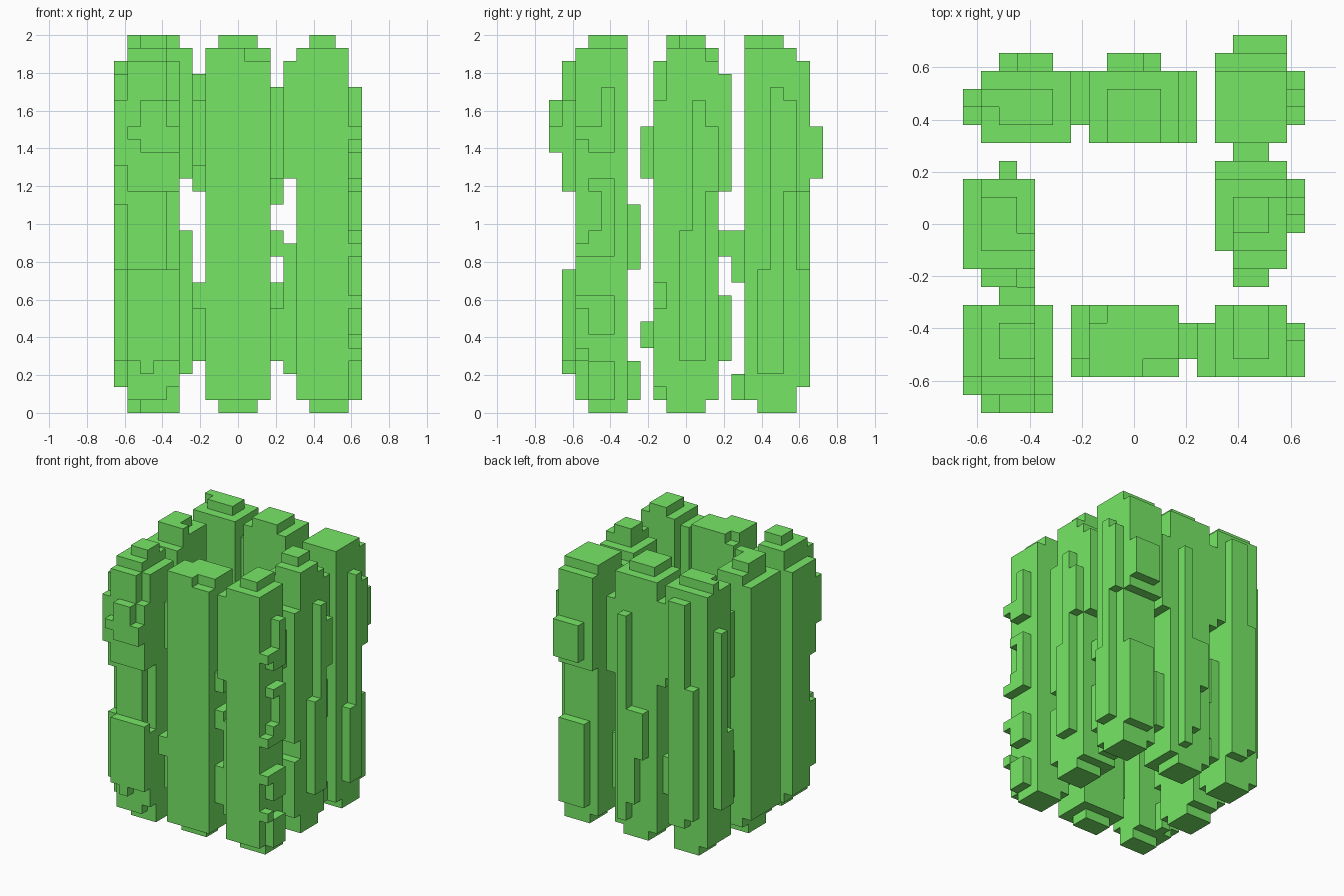
import bpy, bmesh
from mathutils import Vector

V = 2 / 29          # one block; grid is 19 x 21 x 29 blocks
green = bpy.data.materials.new("stem_green")
green.diffuse_color = (0.18, 0.8, 0.13, 1)

SIDES = {
    (1, 0, 0): [(1, 0, 0), (1, 1, 0), (1, 1, 1), (1, 0, 1)],
    (-1, 0, 0): [(0, 0, 0), (0, 0, 1), (0, 1, 1), (0, 1, 0)],
    (0, 1, 0): [(0, 1, 0), (0, 1, 1), (1, 1, 1), (1, 1, 0)],
    (0, -1, 0): [(0, 0, 0), (1, 0, 0), (1, 0, 1), (0, 0, 1)],
    (0, 0, 1): [(0, 0, 1), (1, 0, 1), (1, 1, 1), (0, 1, 1)],
    (0, 0, -1): [(0, 0, 0), (0, 1, 0), (1, 1, 0), (1, 0, 0)],
}


def stem(name, boxes):
    """Union of block-grid boxes (x0, x1, y0, y1, z0, z1) as one outer skin."""
    cells = {(x, y, z) for a, b, c, d, e, f in boxes
             for x in range(a, b) for y in range(c, d) for z in range(e, f)}
    bm = bmesh.new()
    verts = {}

    def vert(p):
        if p not in verts:
            verts[p] = bm.verts.new(Vector((p[0] - 9.5, p[1] - 10.5, p[2])) * V)
        return verts[p]

    for c in cells:
        for n, quad in SIDES.items():
            if tuple(i + j for i, j in zip(c, n)) not in cells:
                bm.faces.new([vert(tuple(i + j for i, j in zip(c, q))) for q in quad])
    bmesh.ops.dissolve_limit(bm, angle_limit=0.01, verts=bm.verts[:], edges=bm.edges[:])
    mesh = bpy.data.meshes.new(name)
    bm.to_mesh(mesh)
    bm.free()
    mesh.materials.append(green)
    bpy.context.collection.objects.link(bpy.data.objects.new(name, mesh))


# Each stem: core, foot, caps, then ribs on its sides
stem("front_left_stem", [
    (1, 4, 2, 6, 1, 28), (2, 5, 3, 5, 0, 1), (2, 4, 3, 5, 28, 29),
    (4, 5, 3, 6, 1, 27), (4, 5, 2, 3, 2, 10), (4, 5, 2, 3, 17, 27),
    (1, 5, 1, 2, 4, 11), (2, 3, 1, 2, 3, 4), (0, 1, 3, 6, 2, 26),
    (0, 1, 2, 3, 4, 11), (0, 1, 2, 3, 16, 26),
    (1, 4, 1, 2, 17, 27), (4, 5, 1, 2, 17, 24), (0, 1, 1, 2, 19, 24),
    (2, 4, 0, 1, 20, 24), (4, 5, 0, 1, 20, 22), (1, 2, 0, 1, 21, 22),
    (2, 4, 6, 7, 11, 16), (2, 3, 6, 7, 1, 4)])

stem("front_middle_stem", [
    (7, 12, 2, 6, 1, 27), (8, 11, 3, 5, 0, 1), (8, 12, 3, 6, 27, 28),
    (7, 10, 2, 5, 27, 28), (6, 7, 3, 5, 4, 10), (6, 7, 2, 3, 8, 10),
    (6, 7, 3, 6, 19, 24), (12, 13, 3, 5, 4, 8), (12, 13, 3, 5, 12, 14),
    (12, 13, 3, 5, 16, 18)])

stem("front_right_stem", [
    (14, 18, 2, 6, 1, 28), (15, 18, 3, 6, 0, 1), (15, 17, 3, 6, 28, 29),
    (13, 14, 3, 5, 3, 12), (13, 14, 2, 5, 18, 27), (13, 14, 3, 5, 12, 13),
    (18, 19, 3, 5, 1, 4), (18, 19, 3, 5, 6, 9), (18, 19, 2, 3, 8, 9),
    (18, 19, 3, 5, 12, 14), (18, 19, 4, 5, 14, 18), (18, 19, 2, 3, 12, 13),
    (18, 19, 3, 5, 17, 18), (18, 19, 3, 5, 20, 22),
    (18, 19, 2, 3, 21, 22), (18, 19, 2, 3, 4, 5), (18, 19, 4, 5, 22, 25)])

stem("middle_left_stem", [
    (0, 4, 8, 13, 2, 27), (1, 4, 8, 13, 1, 2), (1, 4, 9, 12, 0, 1),
    (1, 4, 9, 13, 27, 28), (1, 3, 9, 12, 28, 29), (3, 4, 9, 10, 28, 29),
    (1, 3, 7, 8, 18, 22), (2, 4, 7, 8, 5, 7), (2, 3, 13, 14, 17, 24),
    (2, 3, 13, 14, 4, 9)])

stem("middle_right_stem", [
    (14, 18, 9, 13, 1, 27), (15, 18, 9, 12, 0, 1), (15, 18, 9, 12, 27, 28),
    (15, 17, 10, 12, 28, 29), (15, 18, 8, 9, 10, 24), (15, 18, 8, 9, 2, 8),
    (15, 17, 7, 8, 18, 22), (14, 18, 13, 14, 17, 26), (14, 17, 13, 14, 4, 9),
    (15, 17, 13, 14, 12, 14),
    (18, 19, 10, 12, 4, 14), (18, 19, 11, 12, 14, 24), (18, 19, 12, 13, 17, 22)])

stem("back_left_stem", [
    (1, 5, 15, 19, 1, 28), (2, 5, 16, 19, 0, 1), (2, 5, 16, 18, 28, 29),
    (1, 2, 17, 18, 28, 29), (5, 6, 15, 19, 18, 28), (5, 6, 15, 18, 3, 14),
    (0, 1, 16, 18, 5, 13), (0, 1, 17, 18, 13, 24),
    (2, 3, 19, 20, 4, 18), (3, 5, 19, 20, 3, 27)])

stem("back_middle_stem", [
    (7, 12, 15, 19, 1, 28), (8, 11, 16, 19, 0, 1), (8, 11, 15, 18, 28, 29),
    (6, 7, 16, 19, 17, 26), (6, 7, 16, 18, 5, 9), (12, 13, 15, 19, 17, 25),
    (12, 13, 16, 18, 4, 10), (10, 11, 19, 20, 2, 24), (9, 10, 19, 20, 4, 14),
    (8, 9, 19, 20, 9, 14)])

stem("back_right_stem", [
    (14, 18, 15, 19, 1, 28), (15, 18, 16, 19, 0, 1),
    (15, 18, 19, 20, 2, 11), (14, 18, 19, 20, 17, 27), (15, 18, 20, 21, 18, 22),
    (15, 17, 14, 15, 10, 14), (15, 17, 14, 15, 1, 3),
    (18, 19, 16, 18, 3, 11), (18, 19, 17, 18, 11, 25), (18, 19, 18, 19, 17, 24)])
